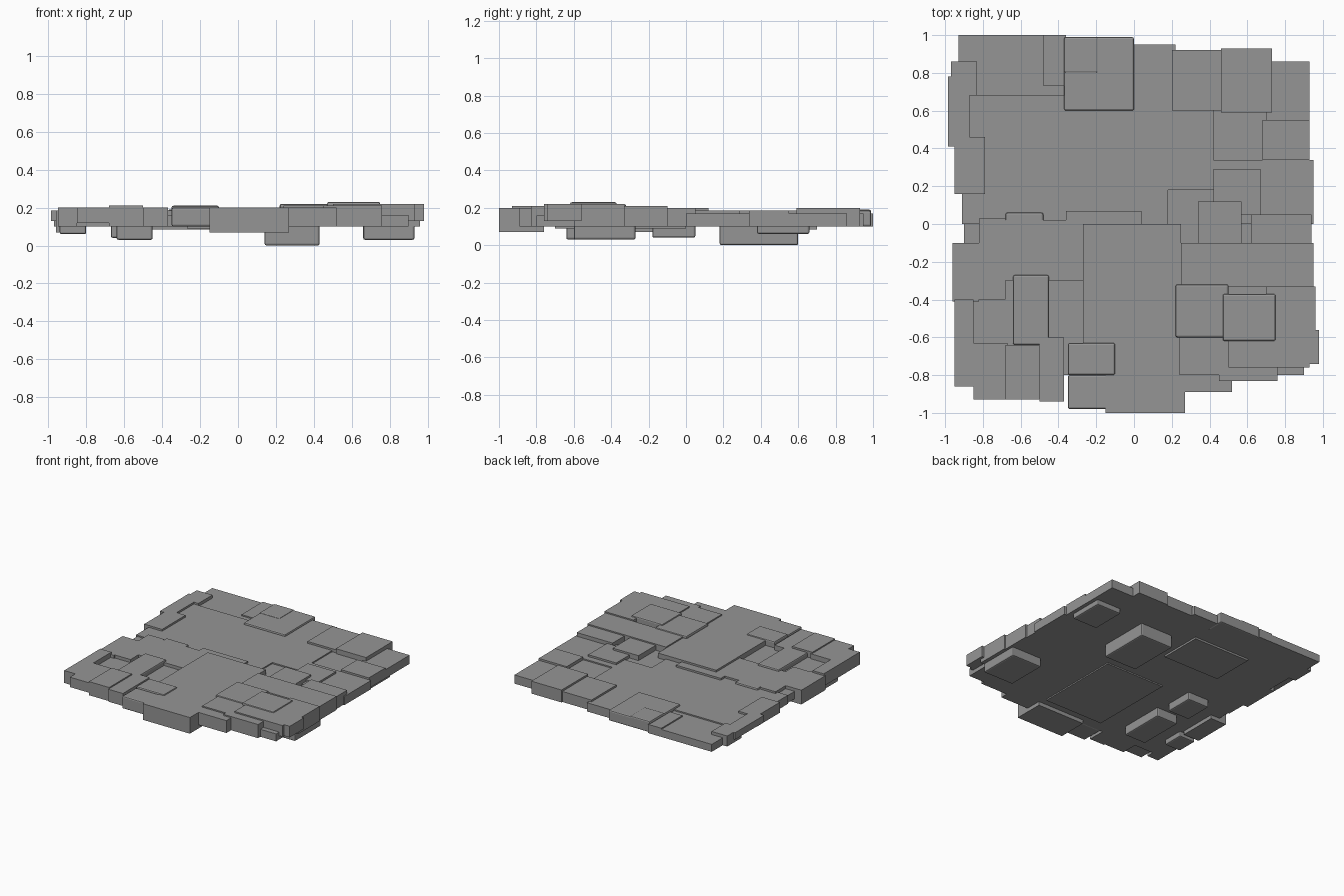
import bpy
import bmesh

cube = bpy.data.objects.get("Cube")
if cube:
    bpy.data.objects.remove(cube, do_unlink=True)

stone = bpy.data.materials.new("stone_grey")
stone.use_nodes = True
stone.diffuse_color = (.3, .3, .3, 1)
stone.node_tree.nodes["Principled BSDF"].inputs["Base Color"].default_value = stone.diffuse_color

# Shared heights of the slab tops and undersides
SUNK, FLUSH, LOW, MIDDLE, HIGH, RAISED, PEAK = .16, .17, .185, .2, .21, .22, .23
UNDERSIDE, LOWER_UNDERSIDE, THIN_UNDERSIDE = .1, .07, .13


def slab(name, across, along, top, bottom=UNDERSIDE, rounded=False):
    """Box between the given limits, optionally with softened edges."""
    limits = (across, along, (bottom, top))
    mesh = bpy.data.meshes.new(name)
    bm = bmesh.new()
    bmesh.ops.create_cube(bm, size=1)
    for vert in bm.verts:
        vert.co = [limit[side > 0] for side, limit in zip(vert.co, limits)]
    bm.to_mesh(mesh)
    bm.free()
    mesh.materials.append(stone)
    obj = bpy.data.objects.new(name, mesh)
    bpy.context.collection.objects.link(obj)
    if rounded:
        bevel = obj.modifiers.new("soft_edges", "BEVEL")
        bevel.width = .01
        bevel.segments = 2


def soft_slab(name, across, along, top):
    slab(name, across, along, top, rounded=True)


def hanging_block(name, across, along, bottom):
    slab(name, across, along, THIN_UNDERSIDE, bottom, rounded=True)


# Core plates
slab("core_plate", (-.9, .9), (-.8, .85), SUNK)
slab("main_back_left_plate", (-.91, .18), (0, .68), FLUSH)
slab("centre_plate", (-.27, .25), (-.7, 0), MIDDLE, .09)
slab("centre_back_strip", (-.36, .04), (-.2, .07), LOW)
slab("centre_left_plate", (-.68, -.27), (-.3, .02), LOW)

# Back edge
slab("back_corner_plate", (-.93, -.37), (.68, 1), SUNK)
slab("back_corner_riser", (-.97, -.83), (.68, .86), LOW)
slab("back_small_step", (-.48, -.36), (.73, 1), FLUSH)
soft_slab("back_block", (-.37, 0), (.6, .99), LOW)
soft_slab("back_block_cap", (-.37, -.19), (.8, .99), LOW + .005)
slab("back_middle_plate", (0, .22), (.6, .95), FLUSH)
slab("back_inner_plate", (.2, .5), (.6, .92), LOW)
slab("back_raised_plate", (.46, .73), (.59, .93), MIDDLE)
slab("back_end_plate", (.7, .93), (.53, .86), FLUSH)
slab("inner_raised_plate", (.15, .42), (.18, .6), FLUSH)

# Edge on the -x side, from back to front
slab("side_tab_back", (-.985, -.87), (.41, .78), LOW, THIN_UNDERSIDE)
slab("side_tab_middle", (-.95, -.79), (.16, .46), LOW)
slab("side_step_plate", (-.82, -.68), (-.4, .03), LOW)
slab("side_tab_front", (-.96, -.82), (-.41, -.1), LOW, LOWER_UNDERSIDE)
slab("side_corner_plate", (-.95, -.85), (-.86, -.4), MIDDLE)

# Edge on the +x side, from back to front
slab("far_side_back", (.68, .93), (.34, .55), LOW)
slab("far_side_middle", (.42, .95), (0, .34), FLUSH)
slab("far_inner_raised", (.42, .67), (.05, .29), LOW)
slab("far_inner_step", (.34, .57), (-.1, .12), MIDDLE)
slab("far_side_strip", (.62, .94), (-.1, .05), MIDDLE)
slab("far_side_front", (.25, .95), (-.33, -.1), HIGH)
slab("far_side_wide", (.7, .96), (-.6, -.33), RAISED)
slab("far_corner_tab", (.9, .98), (-.74, -.56), RAISED, THIN_UNDERSIDE)
slab("far_corner_plate", (.5, .93), (-.76, -.5), RAISED, THIN_UNDERSIDE)

# Front edge
slab("front_corner_plate", (-.85, -.67), (-.93, -.63), MIDDLE, .12)
slab("front_second_plate", (-.68, -.5), (-.93, -.64), HIGH)
slab("front_third_plate", (-.5, -.37), (-.94, -.6), MIDDLE)
soft_slab("front_block", (-.35, -.1), (-.98, -.8), MIDDLE)
soft_slab("front_inner_block", (-.35, -.1), (-.8, -.63), HIGH)
slab("front_middle_plate", (-.15, .27), (-1, -.7), MIDDLE)
slab("front_middle_lip", (-.15, .27), (-1, -.76), THIN_UNDERSIDE, LOWER_UNDERSIDE)
slab("front_right_plate", (.24, .52), (-.89, -.6), MIDDLE)
slab("front_right_step", (.24, .45), (-.8, -.59), HIGH)
slab("front_end_plate", (.45, .76), (-.83, -.6), HIGH)

# Raised plates with softened edges
soft_slab("raised_plate_inner", (.22, .5), (-.6, -.32), RAISED)
soft_slab("raised_plate_outer", (.47, .75), (-.62, -.37), PEAK)
soft_slab("raised_plate_left", (-.64, -.45), (-.64, -.27), MIDDLE)
soft_slab("raised_plate_left_back", (-.68, -.48), (-.27, .06), LOW)

# Blocks hanging under the plates
hanging_block("under_block_back", (.14, .43), (.18, .6), 0)
hanging_block("under_block_side", (.68, .9), (.38, .66), .06)
hanging_block("under_block_front", (.66, .93), (-.6, -.27), .03)
hanging_block("under_block_left", (-.64, -.45), (-.64, -.27), .03)
hanging_block("under_block_left_back", (-.67, -.48), (-.18, .05), .04)
hanging_block("under_block_corner", (-.94, -.8), (-.6, -.43), .06)
slab("under_back_left_plate", (-.5, 0), (.35, .7), THIN_UNDERSIDE, .085)
